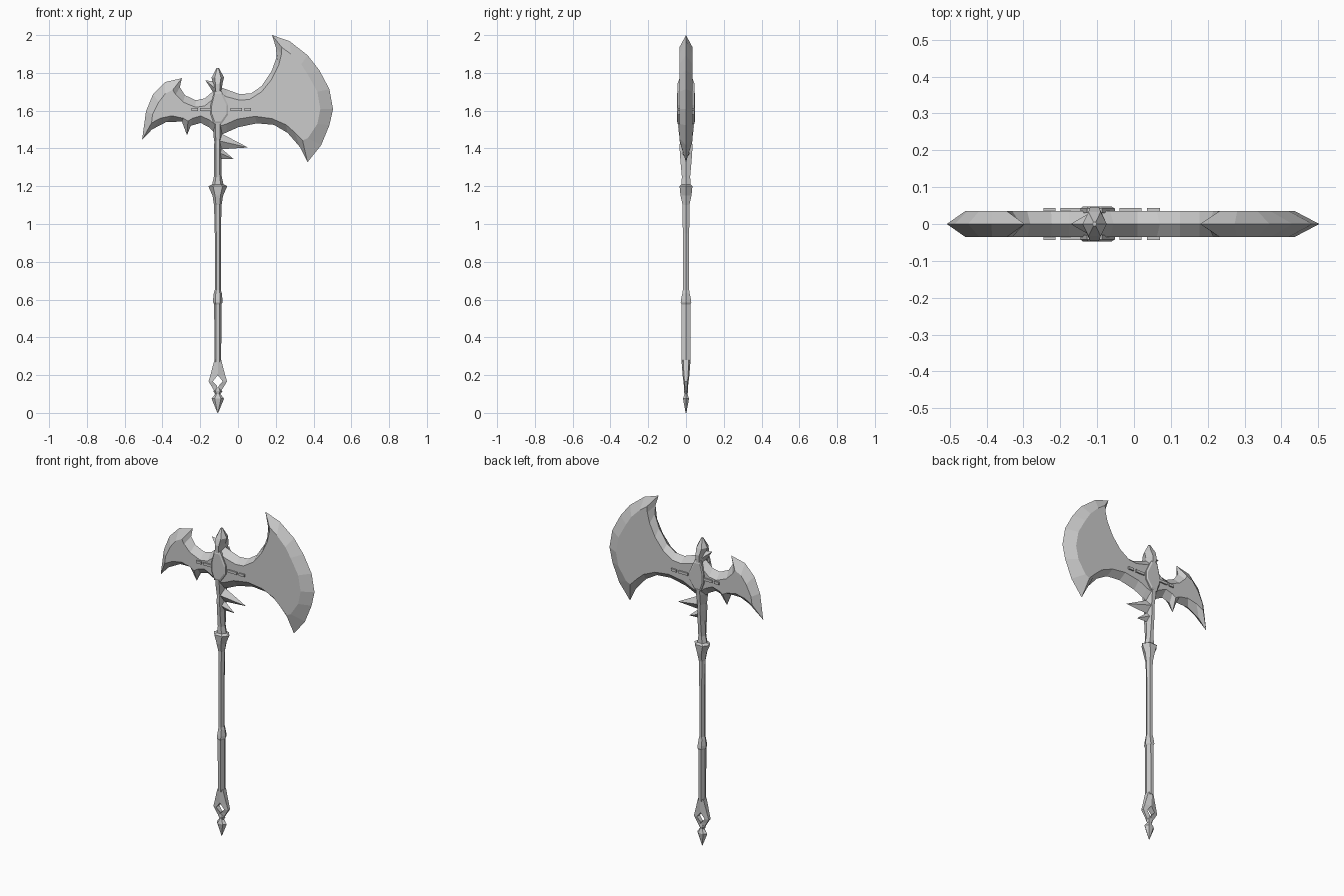
import bpy
from math import cos, sin, pi
from mathutils import Vector

CX = -0.107  # shaft axis


def mesh(name, verts, faces):
    me = bpy.data.meshes.new(name)
    me.from_pydata(verts, [], faces)
    ob = bpy.data.objects.new(name, me)
    bpy.context.collection.objects.link(ob)
    # consistent outward normals
    import bmesh
    bm = bmesh.new()
    bm.from_mesh(me)
    bmesh.ops.recalc_face_normals(bm, faces=bm.faces)
    bm.to_mesh(me)
    bm.free()
    return ob


def loft(name, rings):
    """Skin a list of equal-length rings and cap both ends."""
    n = len(rings[0])
    verts = [v for r in rings for v in r]
    faces = [(k * n + i, k * n + (i + 1) % n, (k + 1) * n + (i + 1) % n, (k + 1) * n + i)
             for k in range(len(rings) - 1) for i in range(n)]
    faces += [tuple(range(n)), tuple(range((len(rings) - 1) * n, len(rings) * n))]
    return mesh(name, verts, faces)


def turned(name, profile, sides=6):
    """Faceted column from (z, half width x, half width y)."""
    return loft(name, [[(CX + hx * cos(2 * pi * i / sides),
                         hy * sin(2 * pi * i / sides) / sin(pi / 3), z)
                        for i in range(sides)] for z, hx, hy in profile])


def blade(name, pts, t=0.035):
    """Sharp outline at y=0, bevelled to a flat inner outline on each face."""
    inner = lambda y: [(p[2], y, p[3]) for p in pts]
    return loft(name, [inner(-t), [(p[0], 0, p[1]) for p in pts], inner(t)])


def spike(name, top, bottom, tip, hy):
    """Four-sided thorn; base points and tip are (x, z)."""
    mx, mz = (top[0] + bottom[0]) / 2, (top[1] + bottom[1]) / 2
    v = [(top[0], 0, top[1]), (mx, hy, mz), (bottom[0], 0, bottom[1]), (mx, -hy, mz),
         (tip[0], 0, tip[1])]
    return mesh(name, v, [(0, 1, 2, 3), (0, 1, 4), (1, 2, 4), (2, 3, 4), (3, 0, 4)])


# Large blade: outer x, z, inner x, z
blade("large_blade", [
    (CX, 1.73, CX, 1.70), (-.055, 1.71, -.065, 1.675), (.01, 1.687, .01, 1.655),
    (.07, 1.692, .062, 1.66), (.125, 1.73, .125, 1.70), (.178, 1.81, .178, 1.765),
    (.205, 1.885, .215, 1.84), (.20, 1.937, .23, 1.90), (.18, 2.0, .232, 1.935),
    (.273, 1.968, .28, 1.90), (.368, 1.894, .335, 1.845), (.43, 1.815, .37, 1.79),
    (.484, 1.714, .42, 1.70), (.503, 1.608, .436, 1.608), (.484, 1.523, .42, 1.53),
    (.44, 1.417, .37, 1.455), (.368, 1.327, .342, 1.442), (.33, 1.405, .30, 1.485),
    (.262, 1.483, .255, 1.525), (.19, 1.525, .18, 1.558), (.10, 1.533, .09, 1.57),
    (0, 1.512, -.005, 1.555), (-.06, 1.485, -.06, 1.53), (CX, 1.465, CX, 1.515)])

# Small blade with lower barb
blade("small_blade", [
    (CX, 1.73, CX, 1.69), (-.135, 1.70, -.14, 1.655), (-.176, 1.665, -.176, 1.625),
    (-.223, 1.655, -.225, 1.618), (-.281, 1.682, -.29, 1.645), (-.308, 1.724, -.33, 1.685),
    (-.297, 1.772, -.345, 1.71), (-.387, 1.751, -.385, 1.69), (-.45, 1.687, -.42, 1.645),
    (-.487, 1.597, -.452, 1.58), (-.508, 1.445, -.458, 1.535), (-.456, 1.50, -.41, 1.56),
    (-.38, 1.54, -.35, 1.573), (-.297, 1.542, -.29, 1.56), (-.27, 1.47, -.265, 1.545),
    (-.25, 1.52, -.24, 1.56), (-.197, 1.535, -.197, 1.572), (-.15, 1.51, -.15, 1.55),
    (CX, 1.465, CX, 1.515)])

# Top finial and head socket
turned("head_column", [
    (1.827, .006, .005), (1.775, .033, .033), (1.74, .024, .046), (1.68, .02, .045),
    (1.54, .022, .045), (1.50, .025, .04), (1.44, .02, .032)])

# Handle with collar and grip band
turned("handle", [
    (1.50, .018, .03), (1.40, .019, .034), (1.34, .019, .03), (1.25, .021, .022),
    (1.21, .03, .024), (1.20, .05, .034), (1.15, .028, .029), (1.10, .02, .018),
    (.95, .016, .017), (.65, .016, .017), (.635, .021, .019), (.60, .025, .026),
    (.585, .025, .028), (.575, .019, .024), (.27, .018, .024)])

# Open pommel loop, one bar per side
for side, s in (("right", 1), ("left", -1)):
    bar = [(.28, 0, .018, .024), (.20, 0, .039, .018), (.167, .026, .049, .014),
           (.142, .004, .034, .011), (.11, 0, .014, .009)]
    loft("pommel_loop_" + side, [
        [(CX + s * a, -h, z), (CX + s * b, -h * .6, z), (CX + s * b, h * .6, z), (CX + s * a, h, z)]
        for z, a, b, h in bar])

# Pommel tip
turned("pommel_tip", [
    (.135, .01, .009), (.115, .024, .012), (.10, .014, .008), (.075, .033, .016), (0, .002, .002)])

# Thorns
spike("upper_thorn", (-.12, 1.755), (-.12, 1.68), (-.172, 1.76), .03)
spike("large_thorn", (-.10, 1.485), (-.10, 1.395), (.053, 1.405), .03)
spike("small_thorn", (-.10, 1.41), (-.10, 1.345), (-.022, 1.343), .022)

# Crest plates and dash inlays on both faces
for side, s in (("front", -1), ("back", 1)):
    crest = [(-.02, .095), (.02, .095), (.055, .02), (.055, -.03), (.02, -.08),
             (-.02, -.08), (-.038, -.03), (-.038, .02)]
    loft("crest_" + side, [[(CX + x * k, s * y, 1.61 + z * k) for x, z in crest]
                           for y, k in ((.03, 1), (.042, 1), (.047, .85))])
    for i, (a, b) in enumerate(((-.245, -.213), (-.2, -.14), (-.04, .02), (.035, .07))):
        loft(f"inlay_{side}_{i + 1}", [[(a, s * y, 1.598), (b, s * y, 1.598),
                                        (b, s * y, 1.613), (a, s * y, 1.613)]
                                       for y in (.03, .043)])
